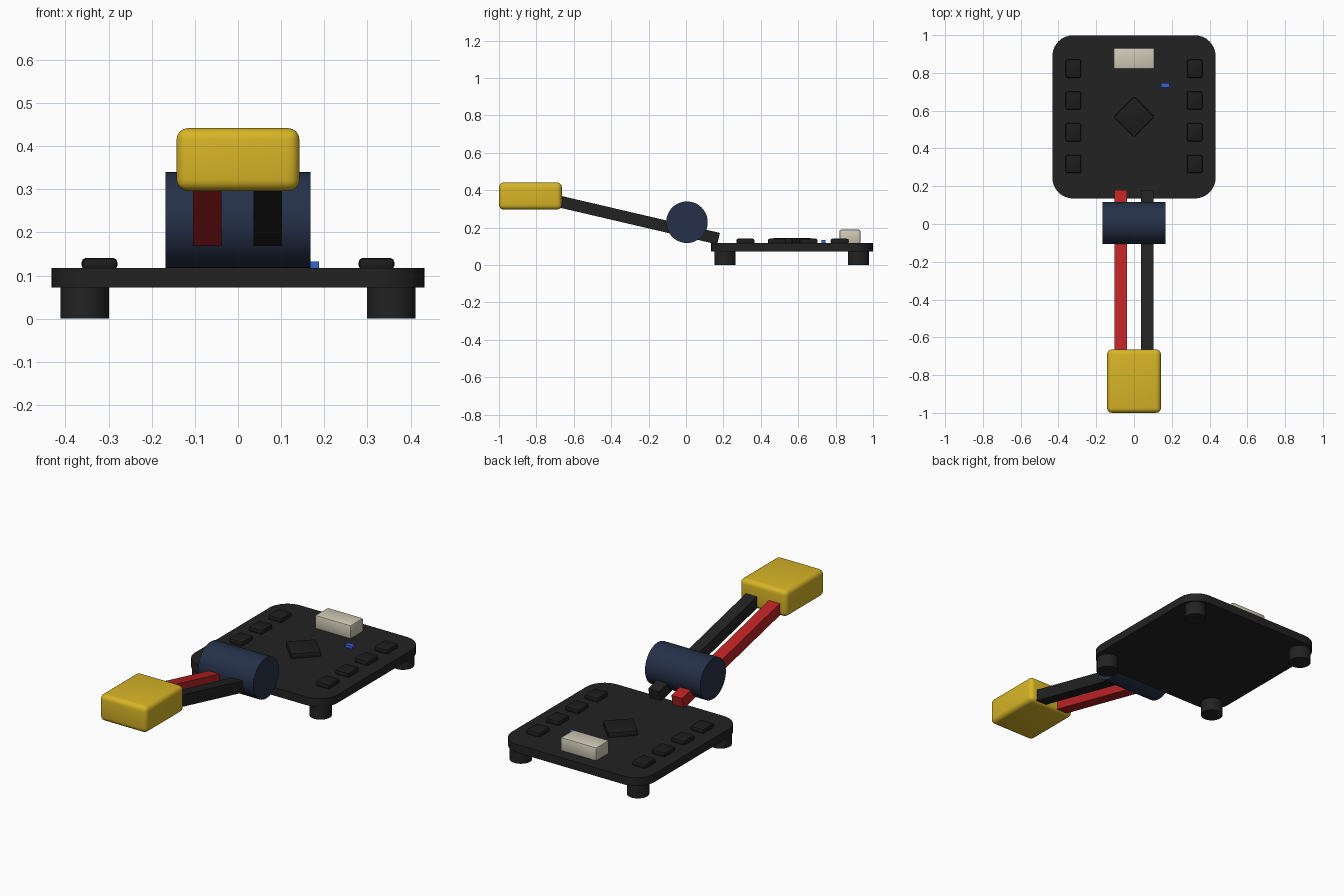
import bpy
import math
from mathutils import Vector

cube = bpy.data.objects.get("Cube")
if cube:
    bpy.data.objects.remove(cube, do_unlink=True)


def material(name, rgb):
    m = bpy.data.materials.new(name)
    m.use_nodes = True
    m.diffuse_color = (*rgb, 1)
    bsdf = next(n for n in m.node_tree.nodes if n.type == 'BSDF_PRINCIPLED')
    bsdf.inputs["Base Color"].default_value = (*rgb, 1)
    return m


BOARD = material("board black", (0.016, 0.016, 0.016))
CHIP = material("chip black", (0.012, 0.012, 0.012))
NAVY = material("navy", (0.018, 0.03, 0.065))
RED = material("red", (0.5, 0.017, 0.019))
YELLOW = material("yellow", (0.68, 0.46, 0.02))
CREAM = material("cream", (0.62, 0.58, 0.46))
BLUE = material("blue", (0.035, 0.12, 0.7))


def finish(obj, name, mat, bevel=0, segments=2):
    obj.name = name
    obj.data.materials.append(mat)
    bpy.ops.object.transform_apply(location=False, rotation=False, scale=True)
    if bevel:
        mod = obj.modifiers.new("Bevel", 'BEVEL')
        mod.width = bevel
        mod.segments = segments
        bpy.ops.object.modifier_apply(modifier=mod.name)
    bpy.ops.object.shade_smooth_by_angle(angle=math.radians(35))
    return obj


def box(name, centre, size, mat, bevel=0, segments=2, rotation=(0, 0, 0)):
    bpy.ops.mesh.primitive_cube_add(size=1, location=centre, rotation=rotation)
    obj = bpy.context.object
    obj.scale = size
    return finish(obj, name, mat, bevel, segments)


def cylinder(name, centre, radius, depth, mat, rotation=(0, 0, 0)):
    bpy.ops.mesh.primitive_cylinder_add(vertices=48, radius=radius, depth=depth,
                                        location=centre, rotation=rotation)
    return finish(bpy.context.object, name, mat)


# Circuit board: a rounded square outline, extruded
TOP, BOTTOM, MID_Y, HALF, RADIUS = 0.117, 0.072, 0.567, 0.432, 0.11
outline = []
for quarter in range(4):
    corner = math.radians(45 + 90 * quarter)
    inset = (HALF - RADIUS) * math.sqrt(2)
    for step in range(9):
        a = math.radians(90 * quarter + 90 * step / 8)
        outline.append((inset * math.cos(corner) + RADIUS * math.cos(a),
                        inset * math.sin(corner) + RADIUS * math.sin(a)))
n = len(outline)
verts = [(x, y, z) for z in (BOTTOM, TOP) for x, y in outline]
faces = [tuple(reversed(range(n))), tuple(range(n, 2 * n))]
faces += [(i, (i + 1) % n, n + (i + 1) % n, n + i) for i in range(n)]
mesh = bpy.data.meshes.new("circuit_board")
mesh.from_pydata(verts, [], faces)
board = bpy.data.objects.new("circuit_board", mesh)
bpy.context.collection.objects.link(board)
board.location.y = MID_Y
bpy.ops.object.select_all(action='DESELECT')
board.select_set(True)
bpy.context.view_layer.objects.active = board
finish(board, "circuit_board", BOARD)

# Feet and the two rows of small chips
for side, sx in (("right", -1), ("left", 1)):
    for end, y in (("front", 0.208), ("back", 0.922)):
        cylinder(f"{end}_{side}_foot", (sx * 0.355, y, 0.037), 0.056, 0.074, BOARD)
    for row in range(4):
        box(f"{side}_chip_{row + 1}", (sx * 0.321, 0.318 + row * 0.168, 0.127),
            (0.083, 0.097, 0.028), CHIP, 0.01)

# Central chip, plug socket and indicator light
box("central_chip", (0, MID_Y, 0.128), (0.153, 0.153, 0.032), CHIP, 0.008,
    rotation=(0, 0, math.radians(45)))
box("plug_socket", (0, 0.876, 0.151), (0.217, 0.112, 0.076), CREAM, 0.008)
box("indicator_light", (0.165, 0.735, 0.123), (0.045, 0.023, 0.02), BLUE)

# Capacitor lying across the wires
cylinder("capacitor", (0, 0.005, 0.229), 0.111, 0.335, NAVY, (0, math.pi / 2, 0))

# Sloping power wires
start, end = Vector((0, -0.7, 0.345)), Vector((0, 0.174, 0.141))
slope = math.atan2(end.z - start.z, end.y - start.y)
middle = (start + end) / 2
for name, x, mat in (("red_wire", -0.071, RED), ("black_wire", 0.069, BOARD)):
    box(name, (x, middle.y, middle.z), (0.066, (end - start).length, 0.063), mat,
        rotation=(slope, 0, 0))

# Power connector
box("power_connector", (0, -0.832, 0.369), (0.285, 0.336, 0.145), YELLOW, 0.026, 4)
